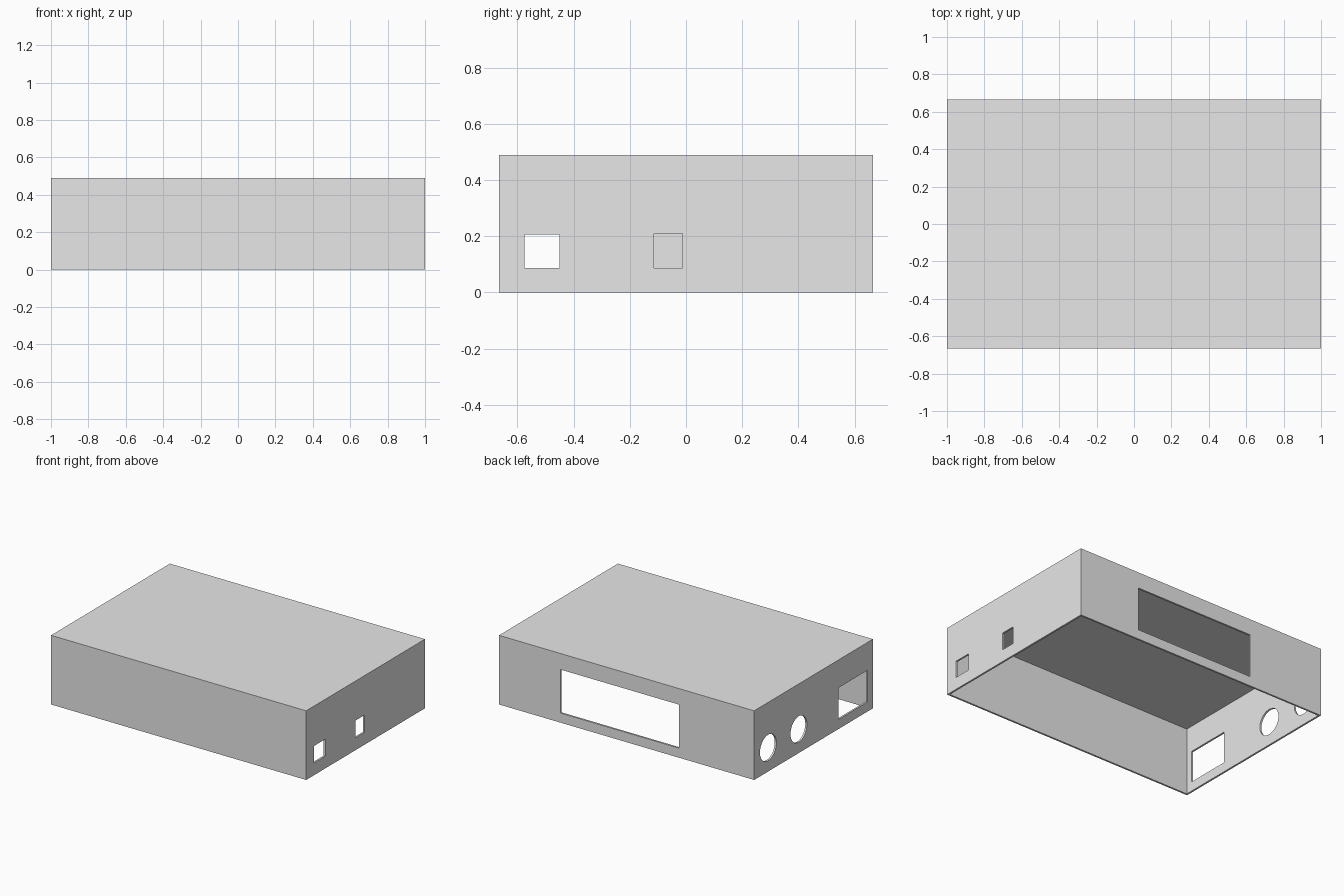
import bpy
import math

if "Cube" in bpy.data.objects:
    bpy.data.objects.remove(bpy.data.objects["Cube"], do_unlink=True)

HALF_X, HALF_Y, HEIGHT = 1.0, 0.665, 0.49
WALL = 0.013

grey = bpy.data.materials.new("plain_grey")
grey.use_nodes = True
colour = (0.8, 0.8, 0.8, 1)
grey.diffuse_color = colour
grey.node_tree.nodes["Principled BSDF"].inputs["Base Color"].default_value = colour


def block(name, x, y, z):
    """Box spanning the given (low, high) ranges."""
    spans = (x, y, z)
    bpy.ops.mesh.primitive_cube_add(size=1, location=[(a + b) / 2 for a, b in spans])
    ob = bpy.context.object
    ob.name = name
    ob.scale = [b - a for a, b in spans]
    bpy.ops.object.transform_apply(location=True, rotation=True, scale=True)
    return ob


def round_cutter(name, y, z, radius):
    """Cylinder along x through the right-hand end wall."""
    bpy.ops.mesh.primitive_cylinder_add(
        vertices=48, radius=radius, depth=0.2,
        location=(-HALF_X, y, z), rotation=(0, math.pi / 2, 0))
    ob = bpy.context.object
    ob.name = name
    bpy.ops.object.transform_apply(location=True, rotation=True, scale=True)
    return ob


# Outer shell of the enclosure
case = block("enclosure_cover", (-HALF_X, HALF_X), (-HALF_Y, HALF_Y), (0, HEIGHT))
case.data.materials.append(grey)

left_end = (HALF_X - 0.1, HALF_X + 0.1)
right_end = (-HALF_X - 0.1, -HALF_X + 0.1)

cutters = [
    # Hollow inside, open at the bottom
    block("cavity", (-HALF_X + WALL, HALF_X - WALL),
          (-HALF_Y + WALL, HALF_Y - WALL), (-0.1, HEIGHT - WALL)),
    # Wide opening in the back
    block("back_opening", (-0.41, 0.52), (HALF_Y - 0.1, HALF_Y + 0.1), (0.068, 0.376)),
    # Two small ports in the left end
    block("front_port", left_end, (-0.575, -0.45), (0.087, 0.207)),
    block("middle_port", left_end, (-0.114, -0.012), (0.087, 0.21)),
    # Socket opening and two round holes in the right end
    block("socket_opening", right_end, (-0.606, -0.282), (0.068, 0.292)),
    round_cutter("back_round_hole", 0.508, 0.169, 0.092),
    round_cutter("middle_round_hole", 0.166, 0.169, 0.092),
]

# Cut every opening, then discard the cutters
for cutter in cutters:
    cutter.hide_render = True
    mod = case.modifiers.new(cutter.name, "BOOLEAN")
    mod.operation = "DIFFERENCE"
    mod.solver = "EXACT"
    mod.object = cutter

depsgraph = bpy.context.evaluated_depsgraph_get()
cut_mesh = bpy.data.meshes.new_from_object(case.evaluated_get(depsgraph))
case.modifiers.clear()
case.data = cut_mesh
cut_mesh.materials.clear()
cut_mesh.materials.append(grey)
for poly in cut_mesh.polygons:
    poly.material_index = 0
for cutter in cutters:
    bpy.data.objects.remove(cutter, do_unlink=True)

# Smooth hole rims, sharp box edges
bpy.ops.object.select_all(action="DESELECT")
case.select_set(True)
bpy.context.view_layer.objects.active = case
bpy.ops.object.shade_smooth_by_angle(angle=math.radians(30))
